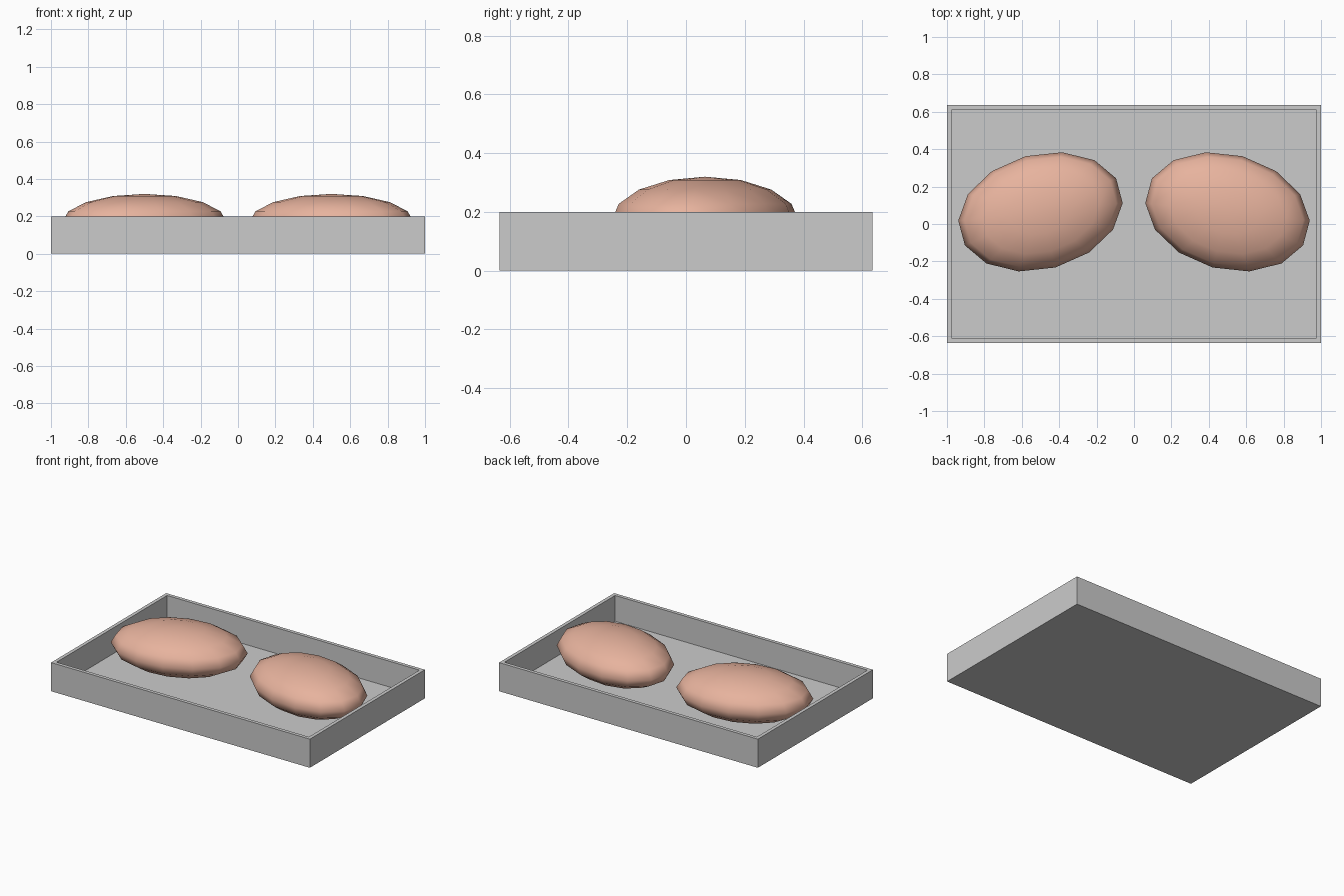
import bpy, bmesh, math
from mathutils import Matrix, Vector

if "Cube" in bpy.data.objects:
    bpy.data.objects.remove(bpy.data.objects["Cube"])


def add_object(name, bm):
    mesh = bpy.data.meshes.new(name)
    bm.to_mesh(mesh)
    bm.free()
    obj = bpy.data.objects.new(name, mesh)
    bpy.context.collection.objects.link(obj)
    return obj


# Shallow open tray: box with an inset top pushed down to the floor
bm = bmesh.new()
bmesh.ops.create_cube(bm, size=1, matrix=Matrix.Translation((0, 0, 0.1))
                      @ Matrix.Diagonal((2, 1.27, 0.2, 1)))
bm.faces.ensure_lookup_table()
top = max(bm.faces, key=lambda f: f.calc_center_median().z)
bmesh.ops.inset_region(bm, faces=[top], thickness=0.035)
ext = bmesh.ops.extrude_discrete_faces(bm, faces=[top])["faces"][0]
bmesh.ops.translate(bm, verts=ext.verts, vec=Vector((0, 0, -0.18)))
add_object("tray", bm)

# Two mirrored flattened pads resting on the tray floor
skin = bpy.data.materials.new("salmon")
skin.diffuse_color = (0.8, 0.45, 0.34, 1)
skin.use_nodes = True
skin.node_tree.nodes["Principled BSDF"].inputs["Base Color"].default_value = skin.diffuse_color
for side, name in ((1, "right_pad"), (-1, "left_pad")):
    bm = bmesh.new()
    bmesh.ops.create_uvsphere(bm, u_segments=14, v_segments=8, radius=1)
    bmesh.ops.transform(bm, verts=bm.verts, matrix=Matrix.Translation((0.5 * side, 0.065, 0.17))
                        @ Matrix.Rotation(math.radians(-15 * side), 4, "Z")
                        @ Matrix.Diagonal((0.448, 0.308, 0.15, 1)))
    for f in bm.faces:
        f.smooth = True
    add_object(name, bm).data.materials.append(skin)
